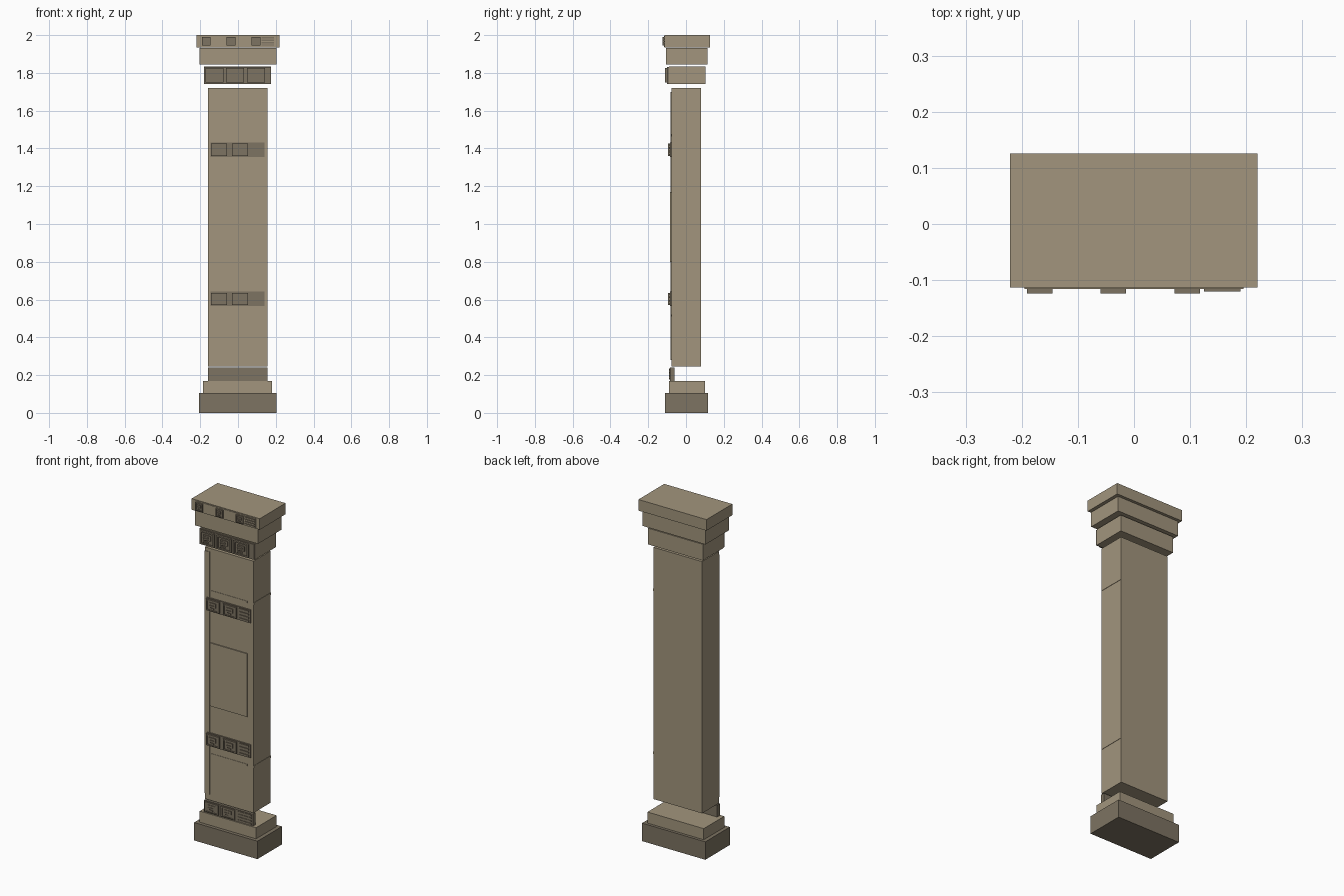
import bpy

cube = bpy.data.objects.get("Cube")
if cube:
    bpy.data.objects.remove(cube, do_unlink=True)


def make_material(name, rgb):
    mat = bpy.data.materials.new(name)
    mat.use_nodes = True
    mat.diffuse_color = (*rgb, 1)
    mat.node_tree.nodes["Principled BSDF"].inputs["Base Color"].default_value = (*rgb, 1)
    return mat


STONE = make_material("warm stone", (0.36, 0.30, 0.205))
DARK = make_material("dark stone", (0.205, 0.172, 0.122))

# Corner order of a box and its six outward faces
BOX_FACES = [(0, 1, 3, 2), (4, 6, 7, 5), (0, 4, 5, 1),
             (2, 3, 7, 6), (0, 2, 6, 4), (1, 5, 7, 3)]


def boxes(name, spans, mat):
    """One object made of boxes, each given as (x range, y range, z range)."""
    verts, faces = [], []
    for xs, ys, zs in spans:
        start = len(verts)
        verts += [(x, y, z) for x in xs for y in ys for z in zs]
        faces += [tuple(start + i for i in f) for f in BOX_FACES]
    mesh = bpy.data.meshes.new(name)
    mesh.from_pydata(verts, [], faces)
    mesh.materials.append(mat)
    obj = bpy.data.objects.new(name, mesh)
    bpy.context.collection.objects.link(obj)
    return obj


# Stacked blocks, with narrow open joints between them
boxes("plinth", [((-0.207, 0.203), (-0.11, 0.117), (0, 0.105))], DARK)
boxes("base_step", [((-0.185, 0.18), (-0.09, 0.10), (0.105, 0.17))], STONE)
boxes("shaft", [((-0.16, 0.155), (-0.078, 0.08), (0.245, 1.72))], STONE)
boxes("capital_lower", [((-0.18, 0.175), (-0.09, 0.102), (1.74, 1.835))], STONE)
boxes("capital_middle", [((-0.205, 0.203), (-0.105, 0.113), (1.845, 1.932))], STONE)
boxes("capital_top", [((-0.221, 0.22), (-0.113, 0.126), (1.935, 2.0))], STONE)

# Raised work on the shaft
boxes("centre_panel", [((-0.122, 0.117), (-0.084, -0.078), (0.80, 1.17))], STONE)
boxes("edge_strip", [((-0.16, -0.127), (-0.081, -0.078), (0.28, 1.70))], STONE)
for label, z in (("upper", 1.47), ("lower", 0.515)):
    boxes(label + "_score_line",
          [((-0.12, 0.115), (-0.080, -0.078), (z - 0.006, z + 0.006)),
           ((0.155, 0.157), (-0.078, 0.08), (z - 0.006, z + 0.006))], STONE)

# Greek key strokes in a unit cell: x from, x to, z from, z to
KEY = [(0, 1, 0.9, 1), (0, 1, 0, 0.1), (0, 0.1, 0, 1), (0.9, 1, 0, 1),
       (0.25, 0.75, 0.65, 0.77), (0.63, 0.75, 0.4, 0.77),
       (0.25, 0.75, 0.4, 0.52), (0.25, 0.37, 0.2, 0.52), (0.25, 0.6, 0.2, 0.3)]


def frieze(name, xs, zs, back, face, front, centres, width, plate_mat, ribs=None):
    """Backing plate, raised key squares, and an optional ribbed end cell."""
    boxes(name + "_plate", [(xs, (face, back), zs)], plate_mat)
    z0, z1 = zs[0] + 0.006, zs[1] - 0.006
    mid = (face + front) / 2
    tiles, strokes = [], []
    for c in centres:
        left = c - width / 2
        tiles.append(((left, left + width), (mid, face), (z0, z1)))
        for a, b, lo, hi in KEY:
            strokes.append(((left + a * width, left + b * width), (front, mid),
                            (z0 + lo * (z1 - z0), z0 + hi * (z1 - z0))))
    if ribs:
        step = (z1 - z0) / 7
        for i in range(0, 7, 2):
            strokes.append((ribs, (mid, face), (z0 + i * step, z0 + (i + 1) * step)))
    boxes(name + "_tiles", tiles, DARK)
    boxes(name + "_keys", strokes, DARK)


frieze("base_frieze", (-0.16, 0.155), (0.17, 0.24), -0.06, -0.084, -0.09,
       (-0.11, -0.005), 0.09, DARK, (0.06, 0.145))
for label, z in (("lower", 0.565), ("upper", 1.355)):
    frieze(label + "_band", (-0.145, 0.14), (z, z + 0.077), -0.078, -0.085, -0.094,
           (-0.1, 0.01), 0.085, DARK, (0.07, 0.13))
frieze("capital_lower_frieze", (-0.18, 0.175), (1.742, 1.832), -0.09, -0.1, -0.112,
       (-0.125, -0.015, 0.095), 0.095, DARK)
frieze("capital_top_frieze", (-0.195, 0.195), (1.938, 1.995), -0.113, -0.116, -0.124,
       (-0.168, -0.037, 0.095), 0.046, STONE, (0.125, 0.19))
